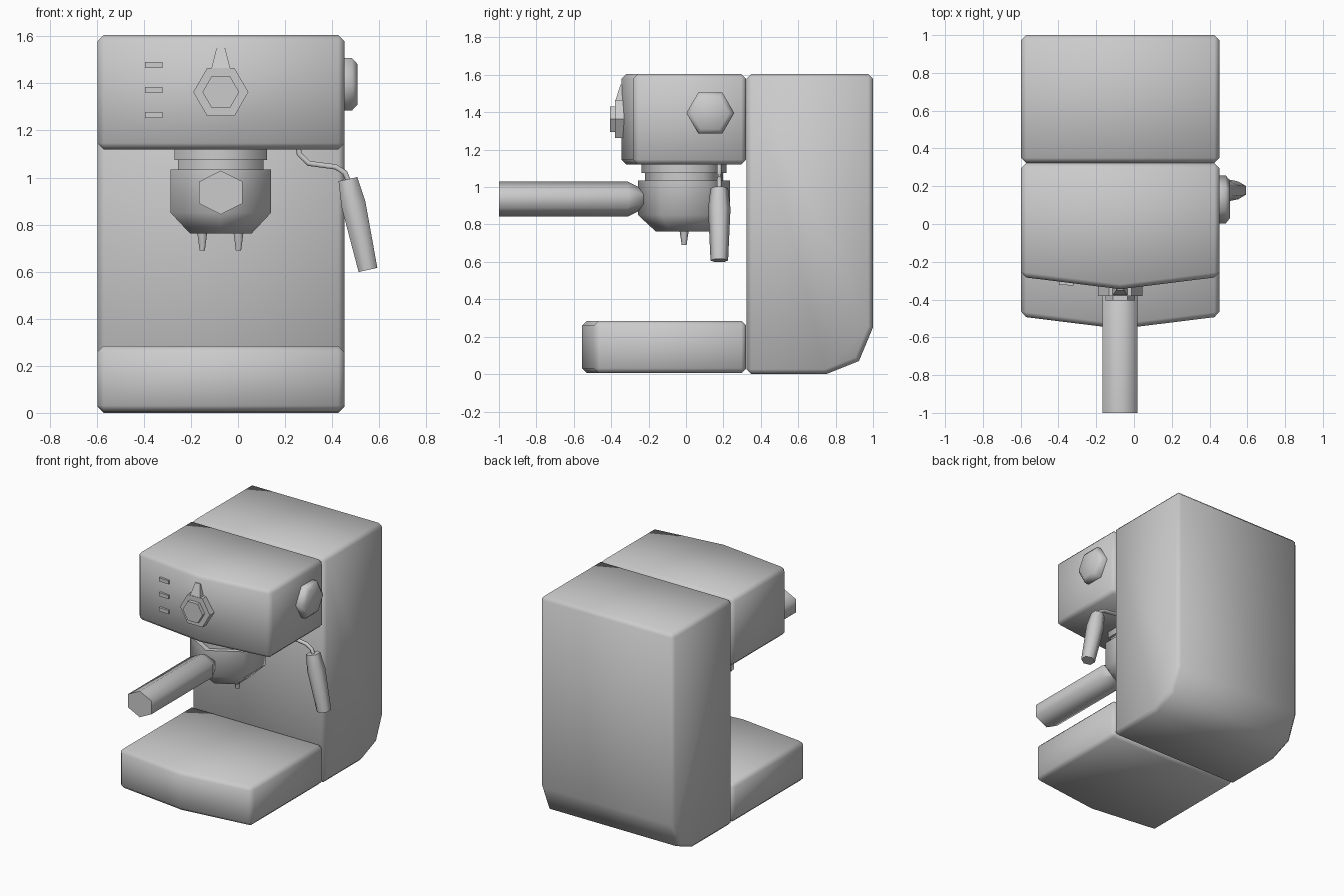
import bpy, bmesh, math
from mathutils import Vector, Matrix

if "Cube" in bpy.data.objects:
    bpy.data.objects.remove(bpy.data.objects["Cube"])

grey = bpy.data.materials.new("plain grey")
grey.use_nodes = True
colour = (0.6, 0.6, 0.6, 1)
grey.diffuse_color = colour
grey.node_tree.nodes["Principled BSDF"].inputs["Base Color"].default_value = colour

CX = -0.073  # middle of the housing
X0, X1 = -0.597, 0.452


def finish(name, bm, angle=65):
    bmesh.ops.recalc_face_normals(bm, faces=bm.faces)
    mesh = bpy.data.meshes.new(name)
    bm.to_mesh(mesh)
    bm.free()
    mesh.materials.append(grey)
    obj = bpy.data.objects.new(name, mesh)
    bpy.context.collection.objects.link(obj)
    bpy.ops.object.select_all(action="DESELECT")
    obj.select_set(True)
    bpy.context.view_layer.objects.active = obj
    bpy.ops.object.shade_smooth_by_angle(angle=math.radians(angle))
    return obj


def prism(name, outline, push, bevel=0, angle=65):
    """Extrude a 3D outline along a vector, with optional chamfered edges."""
    bm = bmesh.new()
    face = bm.faces.new([bm.verts.new(p) for p in outline])
    ext = bmesh.ops.extrude_face_region(bm, geom=[face], use_keep_orig=True)
    moved = [g for g in ext["geom"] if isinstance(g, bmesh.types.BMVert)]
    bmesh.ops.translate(bm, verts=moved, vec=push)
    bmesh.ops.recalc_face_normals(bm, faces=bm.faces)
    if bevel:
        edges = [e for e in bm.edges if e.calc_face_angle(0) > math.radians(60)]
        bmesh.ops.bevel(bm, geom=edges, offset=bevel, segments=1, affect="EDGES")
    return finish(name, bm, angle)


def lathe(name, rings, origin, axis, side, sx=1, sides=6, angle=65):
    """Loft polygon rings (distance, radius); a corner points along side."""
    axis, side = Vector(axis).normalized(), Vector(side).normalized()
    across = axis.cross(side)
    bm = bmesh.new()
    loops = []
    for dist, r in rings:
        loop = []
        for i in range(sides):
            a = math.tau * i / sides
            loop.append(bm.verts.new(Vector(origin) + axis * dist
                        + side * r * math.cos(a) + across * r * sx * math.sin(a)))
        loops.append(loop)
    for a, b in zip(loops, loops[1:]):
        for i in range(sides):
            j = (i + 1) % sides
            bm.faces.new((a[i], a[j], b[j], b[i]))
    bm.faces.new(loops[0])
    bm.faces.new(loops[-1])
    return finish(name, bm, angle)


# Housing: rear column with a tucked-under back edge
column = [(0.324, 0), (0.75, 0), (0.925, 0.07), (1, 0.25), (1, 1.605), (0.324, 1.605)]
prism("rear_column", [(X0, y, z) for y, z in column], (X1 - X0, 0, 0), 0.026, 180)


# Head and drip base share a bowed front
def bowed_box(name, side_y, tip_y, z0, z1):
    plan = [(X0, 0.322), (X0, side_y), (CX, tip_y), (X1, side_y), (X1, 0.322)]
    prism(name, [(x, y, z0) for x, y in plan], (0, 0, z1 - z0), 0.026, 180)


bowed_box("head", -0.28, -0.345, 1.12, 1.605)
bowed_box("drip_base", -0.49, -0.555, 0.005, 0.285)

# Brew group
for name, rings in (
    ("upper_collar", [(1.075, 0.227), (1.13, 0.227)]),
    ("lower_collar", [(1.03, 0.209), (1.08, 0.209)]),
    ("filter_holder", [(0.763, 0.152), (0.85, 0.246), (1.034, 0.246)]),
):
    lathe(name, rings, (CX, -0.01, 0), (0, 0, 1), (0, 1, 0))
lathe("handle", [(0, 0.093), (0.69, 0.093), (0.8, 0.038)],
      (CX, -1, 0.936), (0, 1, 0), (0, 0, 1), 1.15)
for label, x in (("right", -0.152), ("left", 0.002)):
    lathe(label + "_spout", [(0, 0.013), (0.08, 0.025)],
          (x, -0.01, 0.69), (0, 0, 1), (0, 1, 0))

# Front dial with pointer
dial_z = 1.363
lathe("dial_plate", [(0, 0.117), (0.065, 0.117)], (CX, -0.315, dial_z),
      (0, -1, 0), (1, 0, 0), angle=40)
lathe("dial_cap", [(0, 0.078), (0.04, 0.078)], (CX, -0.365, dial_z),
      (0, -1, 0), (1, 0, 0), angle=40)
pointer = [(-0.042, -0.38, 1.455), (0.042, -0.38, 1.455),
           (0.019, -0.35, 1.548), (-0.019, -0.35, 1.548)]
prism("dial_pointer", [(CX + x, y, z) for x, y, z in pointer], (0, 0.05, 0), angle=30)

# Three buttons on the slanted panel
for i, label in enumerate(("lower", "middle", "upper")):
    z = 1.253 + 0.106 * i
    prism(label + "_button", [(-0.396, -0.322, z), (-0.32, -0.326, z),
          (-0.32, -0.326, z + 0.026), (-0.396, -0.322, z + 0.026)], (0, 0.04, 0), angle=30)

# Side knob
lathe("side_knob", [(0, 0.128), (0.045, 0.128), (0.067, 0.1)],
      (0.44, 0.13, 1.396), (1, 0, 0), (0, 1, 0))

# Steam pipe and grip
path = [(0.255, 1.14), (0.26, 1.1), (0.3, 1.06), (0.415, 1.045), (0.455, 1.02), (0.475, 0.97)]
curve = bpy.data.curves.new("steam_pipe", "CURVE")
curve.dimensions = "3D"
curve.bevel_depth = 0.013
curve.bevel_resolution = 1
curve.use_fill_caps = True
line = curve.splines.new("POLY")
line.points.add(len(path) - 1)
for point, (x, z) in zip(line.points, path):
    point.co = (x, 0.178, z, 1)
curve.materials.append(grey)
bpy.context.collection.objects.link(bpy.data.objects.new("steam_pipe", curve))
lathe("steam_grip", [(0, 0.047), (0.11, 0.06), (0.395, 0.047)],
      (0.467, 0.178, 0.993), (0.085, 0, -0.385), (0, 1, 0))
